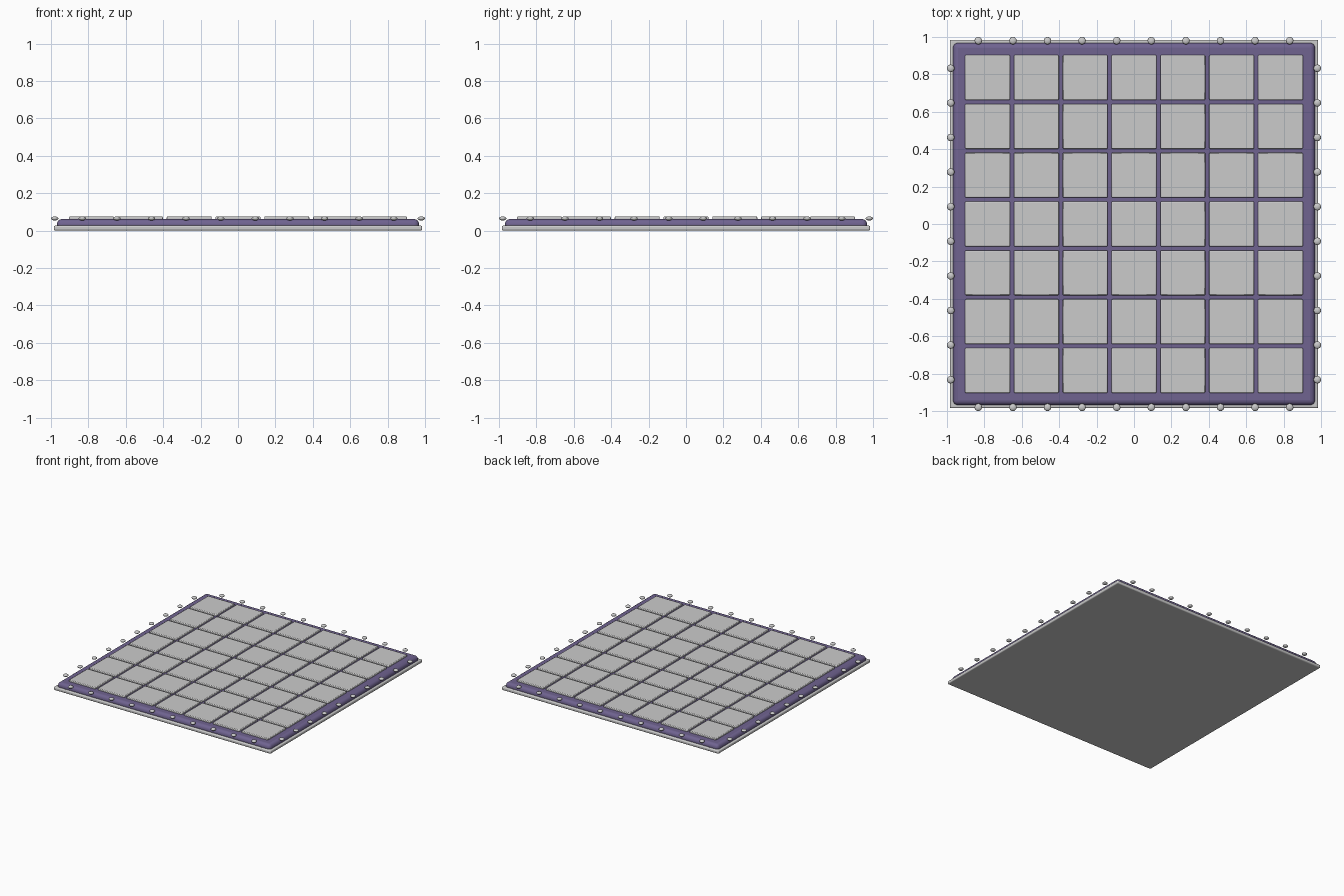
import bpy

if "Cube" in bpy.data.objects:
    bpy.data.objects.remove(bpy.data.objects["Cube"])

PITCH, TILE, COUNT = 0.261, 0.24, 7
STUD_PITCH, STUDS, STUD_EDGE = 0.185, 10, 0.98


def material(name, rgb):
    m = bpy.data.materials.new(name)
    m.diffuse_color = (*rgb, 1)
    m.use_nodes = True
    m.node_tree.nodes["Principled BSDF"].inputs["Base Color"].default_value = m.diffuse_color
    return m


def box(name, x, y, width, z0, z1, bevel, segments, mat=None):
    """Square bevelled slab between heights z0 and z1."""
    bpy.ops.mesh.primitive_cube_add(size=1, location=(x, y, (z0 + z1) / 2))
    ob = bpy.context.object
    ob.name = name
    ob.scale = (width, width, z1 - z0)
    bpy.ops.object.transform_apply(location=False, rotation=False, scale=True)
    mod = ob.modifiers.new("rounded_edges", 'BEVEL')
    mod.width = bevel
    mod.segments = segments
    if mat:
        ob.data.materials.append(mat)
    bpy.ops.object.shade_smooth_by_angle()
    return ob


purple = material("purple", (0.16, 0.125, 0.28))
pale = material("pale_grey", (0.75, 0.75, 0.75))

# Pale trim plate and purple slab
box("base_trim", 0, 0, 1.97, 0.0, 0.026, 0.008, 3, pale)
box("slab", 0, 0, 1.936, 0.001, 0.061, 0.026, 4, purple)

# Grid of raised square tiles sharing one mesh layout
for i in range(COUNT):
    for j in range(COUNT):
        x = (i - (COUNT - 1) / 2) * PITCH
        y = (j - (COUNT - 1) / 2) * PITCH
        box(f"tile_{i}_{j}", x, y, TILE, 0.056, 0.075, 0.005, 2)

# Flattened round studs along all four edges
bpy.ops.mesh.primitive_uv_sphere_add(segments=16, ring_count=8, radius=1)
first = bpy.context.object
first.scale = (0.02, 0.02, 0.0105)
bpy.ops.object.transform_apply(location=False, rotation=False, scale=True)
bpy.ops.object.shade_smooth()
stud_mesh = first.data
bpy.data.objects.remove(first)

for k in range(STUDS):
    t = (k - (STUDS - 1) / 2) * STUD_PITCH
    for side, (x, y) in {
        "front": (t, -STUD_EDGE), "back": (t, STUD_EDGE),
        "left": (-STUD_EDGE, t), "right": (STUD_EDGE, t),
    }.items():
        stud = bpy.data.objects.new(f"stud_{side}_{k}", stud_mesh)
        stud.location = (x, y, 0.0645)
        bpy.context.collection.objects.link(stud)
